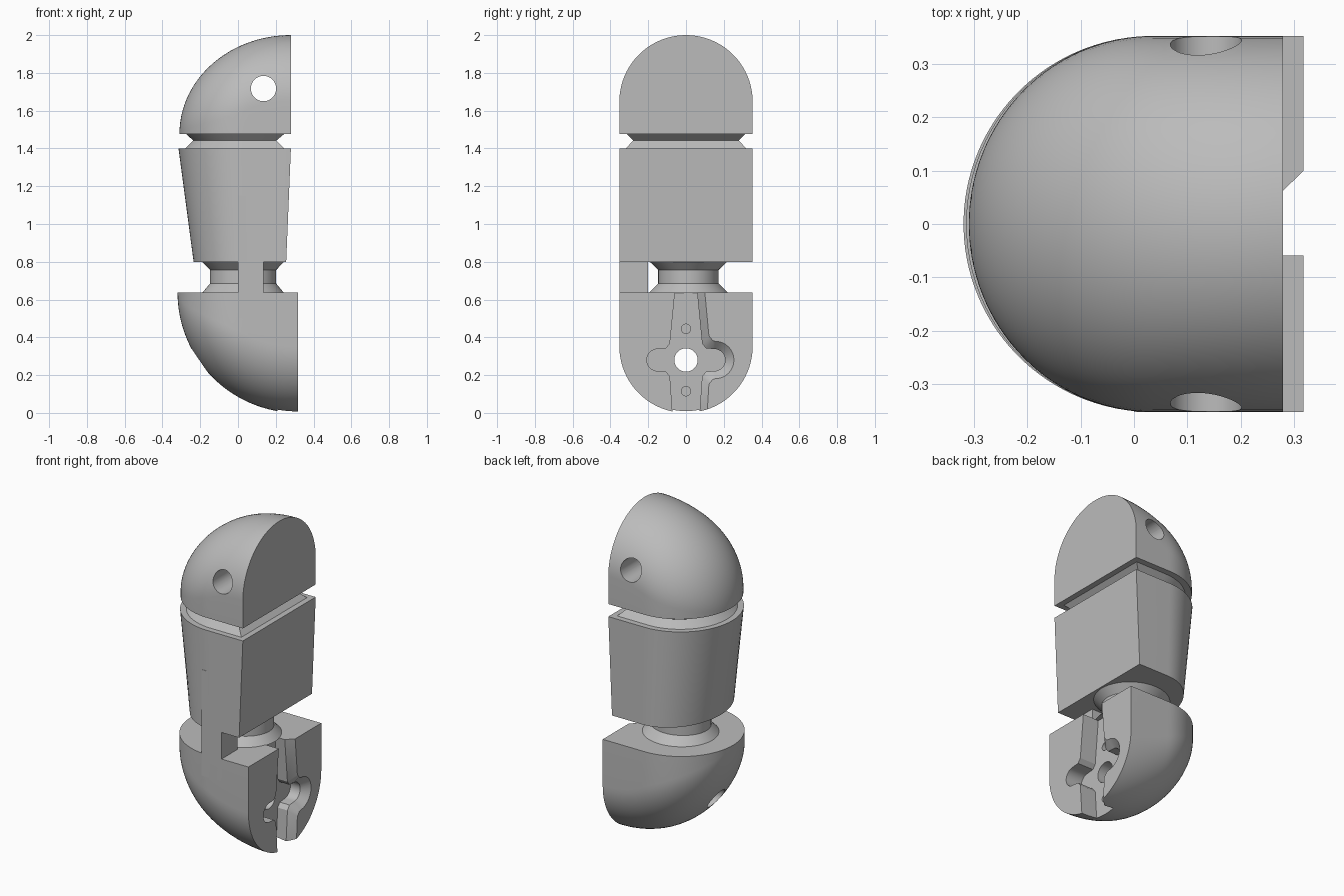
import bpy, bmesh
from math import sin, cos, pi, sqrt, radians
from mathutils import Matrix

if "Cube" in bpy.data.objects:
    bpy.data.objects.remove(bpy.data.objects["Cube"])

grey = bpy.data.materials.new("plain_grey")
grey.use_nodes = True
COLOUR = (0.5, 0.5, 0.5, 1)
grey.diffuse_color = COLOUR
grey.node_tree.nodes["Principled BSDF"].inputs["Base Color"].default_value = COLOUR

HALF = 0.353      # half depth of every segment
CURVE_X = 0.036   # where the straight sides start to curve


def loft(name, rings):
    """Closed solid through rings of equal point count."""
    bm = bmesh.new()
    loops = [[bm.verts.new(p) for p in ring] for ring in rings]
    n = len(loops[0])
    for a, b in zip(loops, loops[1:]):
        for i in range(n):
            j = (i + 1) % n
            bm.faces.new((a[i], a[j], b[j], b[i]))
    bm.faces.new(loops[0])
    bm.faces.new(loops[-1])
    bmesh.ops.recalc_face_normals(bm, faces=bm.faces)
    mesh = bpy.data.meshes.new(name)
    bm.to_mesh(mesh)
    bm.free()
    obj = bpy.data.objects.new(name, mesh)
    bpy.context.collection.objects.link(obj)
    mesh.materials.append(grey)
    return obj


def d_ring(x0, x1, half, z, curve=CURVE_X, steps=48):
    """Plan section: flat on +x, rounded on -x."""
    arc = [(curve - (curve - x0) * sin(pi * i / steps),
            half * cos(pi * i / steps), z) for i in range(steps + 1)]
    return [(x1, half, z)] + arc + [(x1, -half, z)]


def oval(rx, ry, z, steps=64):
    return [(0.027 + rx * cos(2 * pi * i / steps),
             0.013 + ry * sin(2 * pi * i / steps), z) for i in range(steps)]


def half_dome(name, x0, x1, base, height, steps=40):
    """Arched sections growing from the rounded tip to the flat face."""
    rings = []
    for k in range(steps + 1):
        t = 0.02 + (pi / 2 - 0.02) * k / steps
        x = x1 - (x1 - x0) * cos(t)
        h = abs(height) * sin(t)
        u = max(0, (CURVE_X - x) / (CURVE_X - x0))
        w = min(HALF * sqrt(1 - u * u), h * 0.98)
        arch = [(w * cos(pi * i / steps), h - w + w * sin(pi * i / steps))
                for i in range(steps + 1)]
        section = [(w, 0)] + arch + [(-w, 0)]
        sign = 1 if height > 0 else -1
        rings.append([(x, y, base + sign * z) for y, z in section])
    return loft(name, rings)


def rod(name, centre, radius, length, axis):
    """Round cutter along x or y."""
    bm = bmesh.new()
    turn = Matrix.Rotation(pi / 2, 4, "Y" if axis == "x" else "X")
    bmesh.ops.create_cone(bm, cap_ends=True, segments=48, radius1=radius, radius2=radius,
                          depth=length, matrix=Matrix.Translation(centre) @ turn)
    mesh = bpy.data.meshes.new(name)
    bm.to_mesh(mesh)
    bm.free()
    obj = bpy.data.objects.new(name, mesh)
    bpy.context.collection.objects.link(obj)
    mesh.materials.append(grey)
    return obj


def cut(obj, cutters):
    bpy.context.view_layer.objects.active = obj
    for c in cutters:
        c.hide_render = True
        mod = obj.modifiers.new("cut", "BOOLEAN")
        mod.operation = "DIFFERENCE"
        mod.solver = "EXACT"
        mod.object = c
        bpy.ops.object.modifier_apply(modifier=mod.name)
        bpy.data.objects.remove(c)


# Upper tip with its cross hole
tip = half_dome("upper_tip", -0.31, 0.28, 1.477, 0.523)
cut(tip, [rod("tip_hole", (0.135, 0, 1.717), 0.067, 1, "y")])

# Grooved upper joint
upper_joint = loft("upper_joint", [
    d_ring(-0.28, 0.245, 0.318, 1.40),
    d_ring(-0.237, 0.203, 0.28, 1.442),
    d_ring(-0.275, 0.245, 0.315, 1.477)])

# Tapered middle segment
middle = loft("middle_segment", [
    d_ring(-0.235, 0.255, HALF, 0.80, 0.05),
    d_ring(-0.315, 0.28, HALF, 1.40)])

# Round lower joint, flared at both ends
lower_joint = loft("lower_joint", [
    oval(0.217, 0.211, 0.635), oval(0.175, 0.16, 0.685),
    oval(0.175, 0.16, 0.757), oval(0.217, 0.205, 0.80)])

# Strap bridging the lower joint on the front side
strap = loft("joint_strap", [
    [(x, y, z) for x, y in ((0, -HALF), (0.135, -HALF), (0.135, -0.2), (0, -0.2))]
    for z in (0.5, 1.15)])

# Lower segment
lower = half_dome("lower_segment", -0.32, 0.318, 0.637, -0.637)


def slot_side(foot, waist, arm_y, arm_r, top):
    """Half outline of the cross slot, from the bottom to the top."""
    mid = 0.28
    arc = [(arm_y + arm_r * cos(a), mid + arm_r * sin(a))
           for a in (-pi / 2 + pi * i / 16 for i in range(17))]
    gap = arm_r + 0.03
    return ([(foot, -0.05), (waist, mid - gap), (waist + 0.02, mid - arm_r - 0.004)]
            + arc + [(waist + 0.02, mid + arm_r + 0.004), (waist, mid + gap), (top, 0.645)])


# Cross slot, chamfered on its +y side, with centre hole and pin holes
inner = slot_side(0.068, 0.085, 0.15, 0.058, 0.058)
outer = slot_side(0.11, 0.122, 0.155, 0.1, 0.1)
cross = inner + [(-y, z) for y, z in reversed(inner)]
slot = loft("slot", [[(x, y, z) for y, z in cross] for x in (0.21, 0.4)])
chamfer = loft("chamfer", [
    [(x, y, z) for y, z in side + [(0.02, 0.645), (0.02, -0.05)]]
    for x, side in ((0.276, inner), (0.319, outer))])
cut(lower, [slot, chamfer,
            rod("centre_hole", (0, 0, 0.28), 0.062, 1, "x"),
            rod("upper_pin_hole", (0.2, 0, 0.445), 0.025, 0.2, "x"),
            rod("lower_pin_hole", (0.2, 0, 0.115), 0.025, 0.2, "x")])

# Smooth curves, sharp rims
for obj in (tip, upper_joint, middle, lower_joint, strap, lower):
    bpy.ops.object.select_all(action="DESELECT")
    obj.select_set(True)
    bpy.context.view_layer.objects.active = obj
    bpy.ops.object.shade_smooth_by_angle(angle=radians(30))
